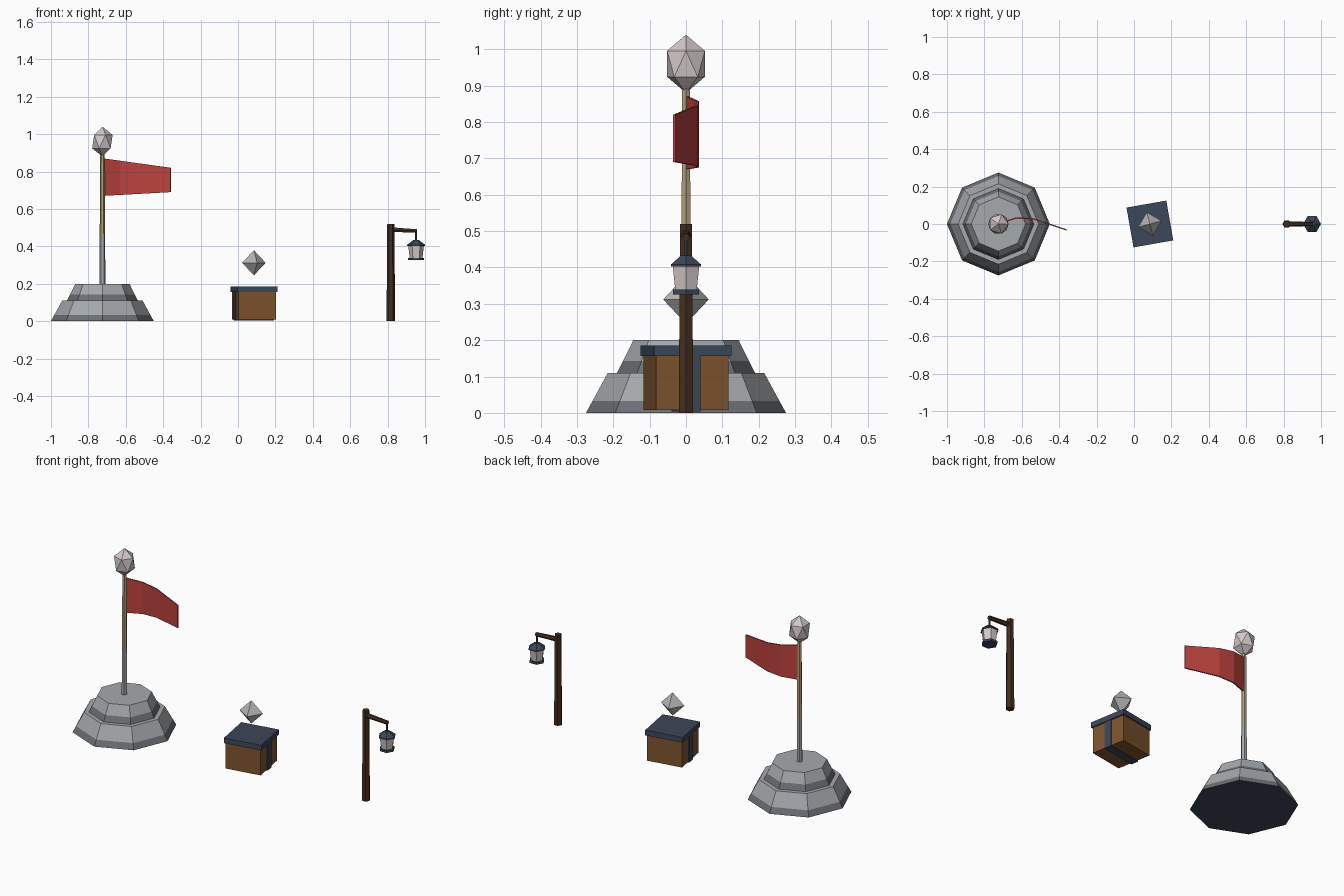
import bpy, bmesh, math
from mathutils import Matrix, Vector

cube = bpy.data.objects.get("Cube")
if cube:
    bpy.data.objects.remove(cube, do_unlink=True)


def material(name, r, g, b):
    m = bpy.data.materials.new(name)
    m.use_nodes = True
    m.diffuse_color = (r, g, b, 1)
    m.node_tree.nodes["Principled BSDF"].inputs["Base Color"].default_value = (r, g, b, 1)
    return m


STONE = material("light stone", .38, .40, .42)
DARK = material("dark stone", .15, .16, .18)
TAN = material("tan wood", .45, .36, .2)
RED = material("red cloth", .5, .055, .048)
BROWN = material("brown wood", .21, .09, .027)
POST = material("dark wood", .06, .028, .013)
NAVY = material("navy metal", .046, .063, .1)
GLASS = material("pale glass", .66, .58, .58)
CRYSTAL = material("grey crystal", .46, .46, .45)


def finish(name, bm, mats, matrix=Matrix()):
    bmesh.ops.recalc_face_normals(bm, faces=bm.faces)
    bm.transform(matrix)
    mesh = bpy.data.meshes.new(name)
    bm.to_mesh(mesh)
    bm.free()
    for m in mats:
        mesh.materials.append(m)
    ob = bpy.data.objects.new(name, mesh)
    bpy.context.collection.objects.link(ob)
    return ob


def lathe(name, sides, profile, bands, matrix, bottom=None):
    """Stack of polygon rings (radius, height); one material per band."""
    bm = bmesh.new()
    mats = list(dict.fromkeys(bands + ([bottom] if bottom else [])))
    rings = []
    for r, z in profile:
        angles = [math.tau * i / sides for i in range(sides)]
        rings.append([bm.verts.new((r * math.cos(a), r * math.sin(a), z)) for a in angles])
    for low, high, mat in zip(rings, rings[1:], bands):
        for i in range(sides):
            j = (i + 1) % sides
            f = bm.faces.new((low[i], low[j], high[j], high[i]))
            f.material_index = mats.index(mat)
    bm.faces.new(rings[0][::-1]).material_index = mats.index(bottom or bands[0])
    bm.faces.new(rings[-1]).material_index = mats.index(bands[-1])
    return finish(name, bm, mats, matrix)


def box(name, size, z, mat, matrix):
    bm = bmesh.new()
    bmesh.ops.create_cube(bm, size=1)
    bm.transform(Matrix.Translation((0, 0, z)) @ Matrix.Diagonal((*size, 1)))
    return finish(name, bm, [mat], matrix)


# Stepped stone base with darker courses
flag_at = Matrix.Translation((-.725, 0, 0))
lathe("stone_base", 8,
      [(.275, 0), (.257, .033), (.215, .11), (.19, .11), (.173, .143), (.145, .2)],
      [DARK, STONE, STONE, DARK, STONE], flag_at, NAVY)

# Flag pole, grey below and tan above
lathe("flag_pole", 6, [(.016, .2), (.0145, .46), (.012, .9)], [STONE, TAN], flag_at)

# Faceted orb on the pole
bm = bmesh.new()
bmesh.ops.create_icosphere(bm, subdivisions=1, radius=1)
finish("pole_orb", bm, [GLASS],
       flag_at @ Matrix.Translation((0, 0, .96)) @ Matrix.Diagonal((.061, .061, .08, 1)))

# Waving tapered flag
bm = bmesh.new()
pairs = []
for i, y in enumerate((.004, .032, .028, -.002, -.032)):
    t = i / 4
    x = -.718 + .358 * t
    pairs.append([bm.verts.new((x, y, z)) for z in (.67 + .02 * t, .87 - .05 * t)])
for a, b in zip(pairs, pairs[1:]):
    bm.faces.new((a[0], b[0], b[1], a[1]))
flag = finish("flag", bm, [RED])
solid = flag.modifiers.new("thickness", "SOLIDIFY")
solid.thickness = .007
solid.offset = 0

# Chest turned slightly, with lid and wrapped strap
chest_at = Matrix.Translation((.085, 0, 0)) @ Matrix.Rotation(math.radians(10), 4, "Z")
box("chest_body", (.202, .202, .15), .083, BROWN, chest_at)
box("chest_lid", (.216, .216, .03), .171, NAVY, chest_at)
box("chest_strap", (.212, .044, .156), .082, NAVY, chest_at)

# Floating crystal
bm = bmesh.new()
for tip in (.067, -.067):
    bmesh.ops.create_cone(bm, segments=4, radius1=.065, radius2=0, depth=abs(tip),
                          matrix=Matrix.Translation((0, 0, tip / 2))
                          @ Matrix.Rotation(0 if tip > 0 else math.pi, 4, "X"))
bmesh.ops.remove_doubles(bm, verts=bm.verts, dist=.0005)
finish("crystal", bm, [CRYSTAL],
       Matrix.Translation((.085, 0, .312)) @ Matrix.Rotation(math.radians(15), 4, "Z"))

# Lamp post and its arm
lathe("lamp_post", 6, [(.023, 0), (.019, .52)], [POST],
      Matrix.Translation((.817, 0, 0)))
along = Vector((.145, 0, -.008))
lathe("lamp_arm", 6, [(.014, 0), (.011, along.length)], [POST],
      Matrix.Translation((.812, 0, .49)) @ along.to_track_quat("Z", "Y").to_matrix().to_4x4())

# Hanging lantern: hook, roof, glass and floor
lantern_at = Matrix.Translation((.952, 0, 0))
lathe("lantern_hook", 6, [(.005, .425), (.005, .483)], [NAVY], lantern_at)
lathe("lantern_roof", 6, [(.048, .402), (.048, .408), (.016, .433)], [NAVY, NAVY], lantern_at)
lathe("lantern_glass", 6, [(.034, .338), (.042, .403)], [GLASS], lantern_at)
lathe("lantern_floor", 6, [(.042, .326), (.042, .339)], [NAVY], lantern_at)
